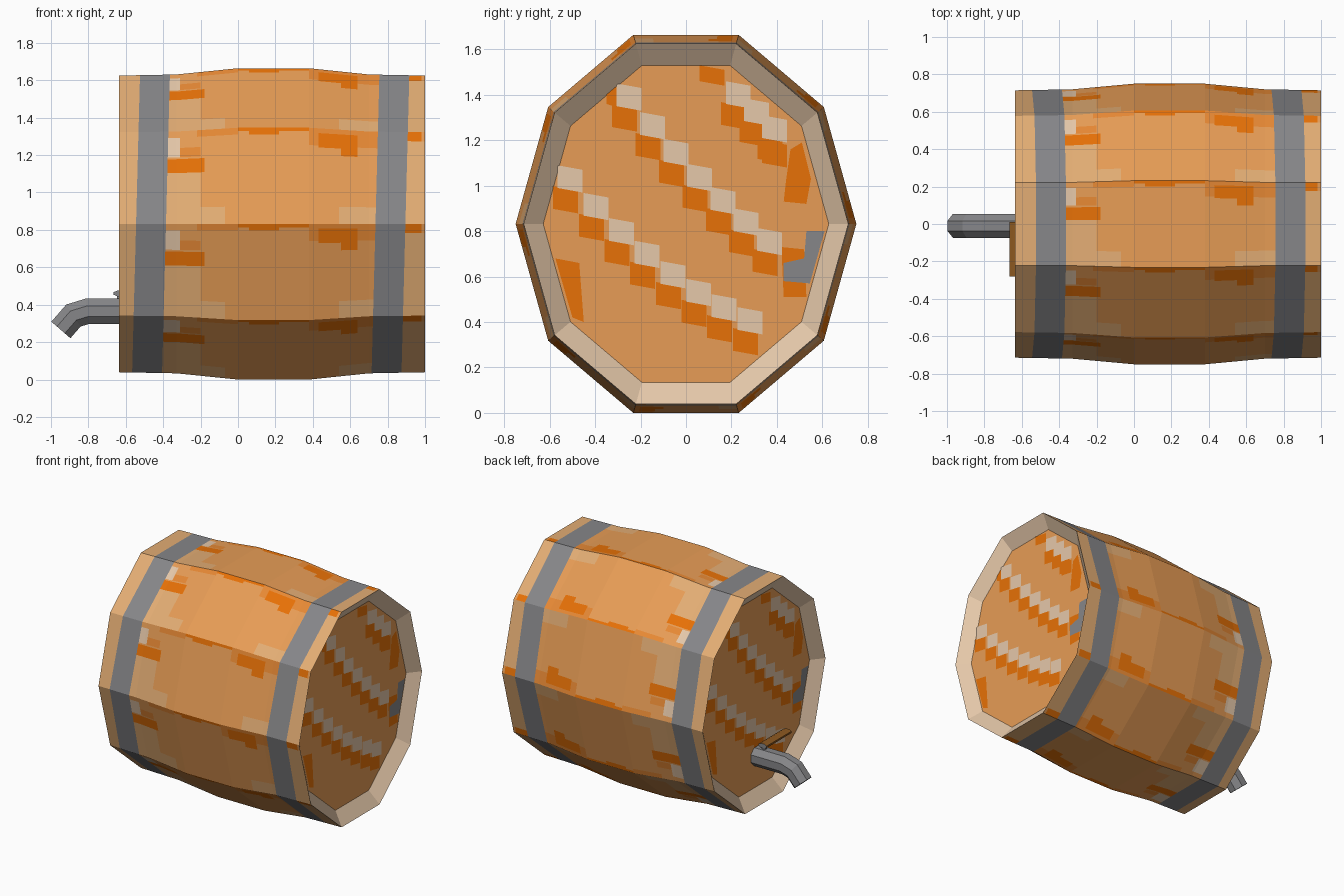
import bpy, bmesh, math
from mathutils import Vector

if "Cube" in bpy.data.objects:
    bpy.data.objects.remove(bpy.data.objects["Cube"])

def mat(name, c):
    m = bpy.data.materials.new(name)
    m.diffuse_color = (*c, 1)
    m.use_nodes = True
    m.node_tree.nodes["Principled BSDF"].inputs["Base Color"].default_value = m.diffuse_color
    return m

MATS = [mat("wood", (0.80, 0.335, 0.092)), mat("light_wood", (0.77, 0.42, 0.175)),
        mat("orange_wood", (0.80, 0.165, 0.002)), mat("beige_wood", (0.79, 0.58, 0.40)),
        mat("iron_grey", (0.24, 0.24, 0.25)), mat("handle_brown", (0.27, 0.10, 0.015)),
        mat("amber_wood", (0.80, 0.25, 0.035))]
WOOD, LIGHT, ORANGE, BEIGE, GREY, BROWN, AMBER = range(7)

def finish(bm, name, recalc=True):
    if recalc:
        bmesh.ops.remove_doubles(bm, verts=bm.verts, dist=1e-5)
        bmesh.ops.recalc_face_normals(bm, faces=bm.faces)
    me = bpy.data.meshes.new(name)
    bm.to_mesh(me)
    bm.free()
    for m in MATS:
        me.materials.append(m)
    ob = bpy.data.objects.new(name, me)
    bpy.context.collection.objects.link(ob)
    return ob

# Barrel shape: ten flat staves around an oval, bulging along x
X0, X1, CZ, RY, RZ = -0.637, 1.0, 0.832, 0.75, 0.875
PROFILE = [(X0, 0.953), (-0.33, 0.96), (0.0, 1.0), (0.38, 1.0), (0.70, 0.96), (X1, 0.953)]
HOOPS = [(-0.545, -0.385), (0.735, 0.895)]
INNER, DEPTH = 0.838, 0.07

def radius(x):
    for (a, ra), (b, rb) in zip(PROFILE, PROFILE[1:]):
        if x <= b:
            return ra + (rb - ra) * (x - a) / (b - a)
    return PROFILE[-1][1]

def ring_point(k, v):
    a, b = math.radians(36 * k), math.radians(36 * (k + 1))
    y = -math.cos(a) * (1 - v) - math.cos(b) * v
    z = math.sin(a) * (1 - v) + math.sin(b) * v
    return y * RY, z * RZ

def barrel_point(x, k, v):
    y, z = ring_point(k, v)
    if any(abs(x - e) < 1e-6 for h in HOOPS for e in h):
        x += 0.022 * z / RZ          # hoops lean slightly with height
    r = radius(x)
    return Vector((x, y * r, CZ + z * r))

# Painted patches repeated on every stave: x range, share of stave width, colour
PATCHES = [
    (X0, -0.545, 0, 1, LIGHT), (-0.385, -0.20, 0, 0.55, LIGHT), (-0.20, -0.07, 0, 0.18, LIGHT),
    (-0.22, 0.0, 0.93, 1, AMBER), (0.54, 0.735, 0, 0.18, LIGHT),
    (0.38, 0.735, 0.82, 1, AMBER), (0.895, X1, 0, 0.90, LIGHT),
    (-0.385, -0.31, 0.72, 0.93, BEIGE), (-0.31, -0.20, 0.72, 0.82, AMBER),
    (-0.385, -0.18, 0.55, 0.70, ORANGE), (0.0, 0.38, 0.965, 1, ORANGE),
    (0.06, 0.22, 0.93, 1, ORANGE), (0.43, 0.64, 0.80, 0.95, ORANGE),
    (0.55, 0.64, 0.72, 0.80, ORANGE), (0.895, 0.98, 0.90, 1, ORANGE)]
PATCHES += [(a, b, 0, 1, GREY) for a, b in HOOPS]
xs = sorted({p[i] for p in PATCHES for i in (0, 1)} | {p[0] for p in PROFILE})
vs = sorted({p[i] for p in PATCHES for i in (2, 3)})

bm = bmesh.new()
def quad(pts, m):
    f = bm.faces.new([bm.verts.new(p) for p in pts])
    f.material_index = m

for k in range(10):
    for v0, v1 in zip(vs, vs[1:]):
        for a, b in zip(xs, xs[1:]):
            x, v, m = (a + b) / 2, (v0 + v1) / 2, WOOD
            for p in PATCHES:
                if p[0] < x < p[1] and p[2] < v < p[3]:
                    m = p[4]
            quad([barrel_point(a, k, v0), barrel_point(b, k, v0),
                  barrel_point(b, k, v1), barrel_point(a, k, v1)], m)
        # sloping rim at both ends
        for x, s in ((X0, 1), (X1, -1)):
            inner = []
            for v in (v1, v0):
                y, z = ring_point(k, v)
                inner.append(Vector((x + s * DEPTH, y * INNER, CZ + z * INNER)))
            quad([barrel_point(x, k, v0), barrel_point(x, k, v1)] + inner, BEIGE)
# recessed end boards
for x in (X0 + DEPTH, X1 - DEPTH):
    pts = [ring_point(k, v) for k in range(10) for v in vs[:-1]]
    quad([Vector((x, y * INNER, CZ + z * INNER)) for y, z in pts], WOOD)
finish(bm, "barrel")

# Stepped wood grain painted on the end boards (y, z as seen from +x)
def cell(y, z, w=0.055, h=0.05):
    return [(y - w, z - h + 0.01), (y + w, z - h - 0.01), (y + w, z + h - 0.01), (y - w, z + h + 0.01)]

steps = [(-0.25 + 0.103 * n, 1.39 - 0.13 * n + 0.004 * n * n) for n in range(7)]
steps += [(-0.51 + 0.113 * n, 1.03 - 0.127 * n + 0.0054 * n * n) for n in range(8)]
steps += [(0.23 + 0.08 * n, 1.40 - 0.075 * n) for n in range(3)]
grain = [(cell(y - 0.02, z - 0.092), ORANGE, 0.003) for y, z in steps]
grain += [(cell(y, z), BEIGE, 0.005) for y, z in steps]
grain += [
    (cell(0.115, 1.485, 0.055, 0.035), ORANGE, 0.003), (cell(-0.32, 1.40, 0.03), ORANGE, 0.002),
    (cell(0.39, 1.14), ORANGE, 0.002),
    ([(-0.575, 0.68), (-0.47, 0.66), (-0.45, 0.40), (-0.50, 0.42)], ORANGE, 0.002),
    ([(0.46, 1.16), (0.51, 1.19), (0.55, 1.03), (0.53, 0.92), (0.43, 0.93), (0.44, 1.02)], ORANGE, 0.002),
    ([(0.42, 0.73), (0.52, 0.72), (0.53, 0.51), (0.43, 0.51)], ORANGE, 0.002),
    ([(0.53, 0.80), (0.61, 0.80), (0.545, 0.57), (0.43, 0.58), (0.43, 0.66), (0.52, 0.68)], GREY, 0.004)]

for name, x, s in (("right_end_grain", X1 - DEPTH, 1), ("left_end_grain", X0 + DEPTH, -1)):
    bm = bmesh.new()
    for poly, m, lift in grain:
        f = bm.faces.new([bm.verts.new((x + s * lift, s * y, z)) for y, z in poly])
        f.material_index = m
        f.normal_update()
        if f.normal.x * s < 0:
            f.normal_flip()
    finish(bm, name, recalc=False)

# Tube swept along a path; the length of side_vec widens the section sideways
def tube(name, path, r, sides, side_vec, m, cap_m):
    bm = bmesh.new()
    path = [Vector(p) for p in path]
    rings = []
    for i, p in enumerate(path):
        d0 = (p - path[max(i - 1, 0)]).normalized()
        d1 = (path[min(i + 1, len(path) - 1)] - p).normalized()
        t = (d0 + d1).normalized()
        stretch = 1 / max(t.dot(d1 if i == 0 else d0), 0.5)
        side = Vector(side_vec)
        up = t.cross(side).normalized() * stretch
        rings.append([bm.verts.new(p + r * (side * math.cos(a) + up * math.sin(a)))
                      for a in ((j + 0.5) * math.tau / sides for j in range(sides))])
    for a, b in zip(rings, rings[1:]):
        for j in range(sides):
            n = (j + 1) % sides
            bm.faces.new([a[j], a[n], b[n], b[j]]).material_index = m
    for end in (rings[0], rings[-1]):
        bm.faces.new(end).material_index = cap_m
    finish(bm, name)

# Tap: bent spout with a flat cross handle on top
tube("tap_spout", [(-0.565, -0.01, 0.365), (-0.805, -0.01, 0.365), (-0.88, -0.01, 0.342),
                   (-0.947, -0.01, 0.265)], 0.073, 8, (0, 0.95, 0), GREY, GREY)
tube("tap_handle", [(-0.632, 0.01, 0.46), (-0.632, -0.28, 0.46)], 0.017, 8, (2.1, 0, 0), BROWN, GREY)
tube("tap_stem", [(-0.632, -0.01, 0.40), (-0.632, -0.01, 0.46)], 0.018, 6, (1, 0, 0), GREY, GREY)
